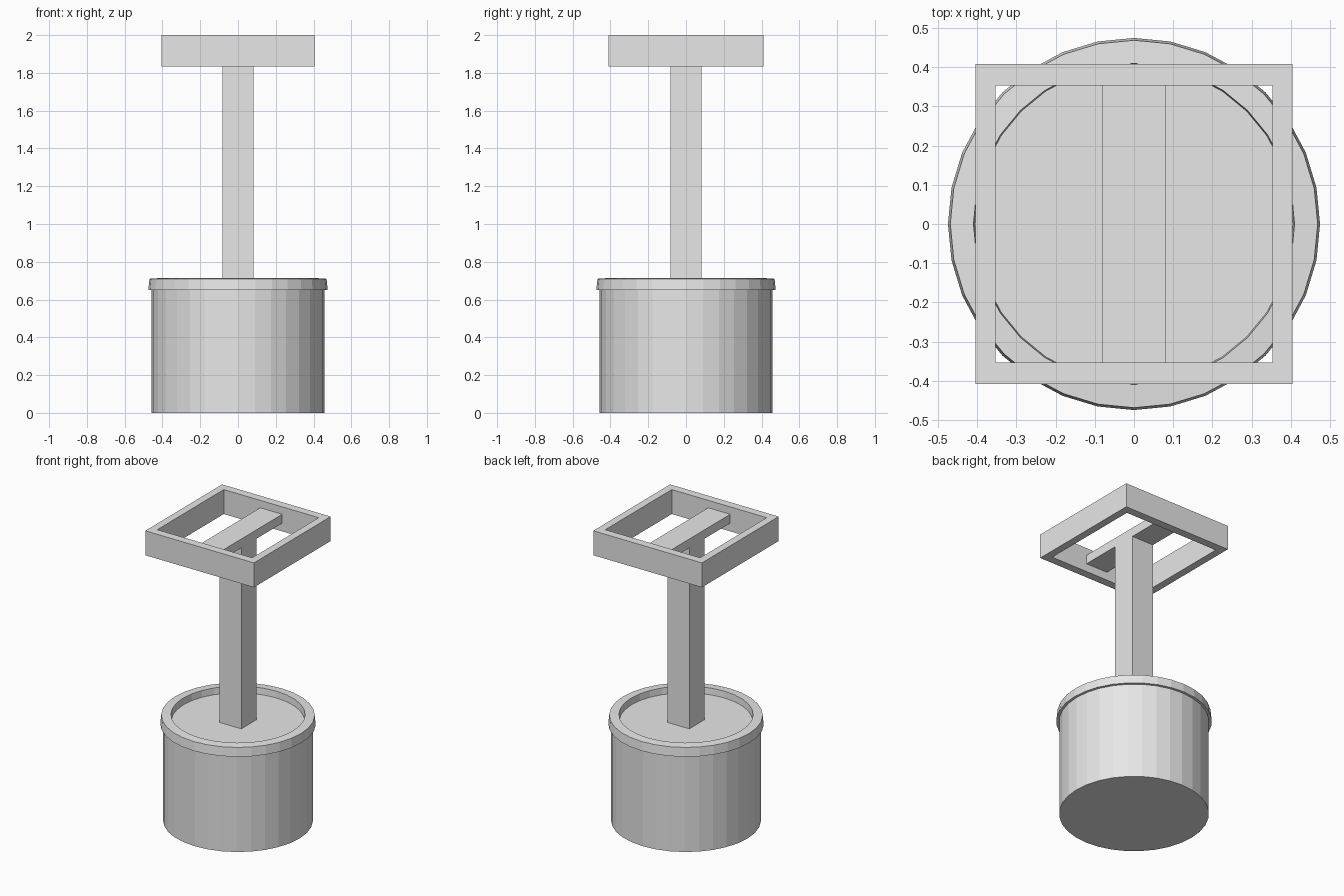
import bpy, bmesh
from math import cos, sin, tau

if "Cube" in bpy.data.objects:
    bpy.data.objects.remove(bpy.data.objects["Cube"])

grey = bpy.data.materials.new("plain_grey")
grey.use_nodes = True
colour = (0.8, 0.8, 0.8, 1)
grey.diffuse_color = colour
grey.node_tree.nodes["Principled BSDF"].inputs["Base Color"].default_value = colour


def finish(name, bm):
    bmesh.ops.recalc_face_normals(bm, faces=bm.faces)
    mesh = bpy.data.meshes.new(name)
    bm.to_mesh(mesh)
    bm.free()
    mesh.materials.append(grey)
    obj = bpy.data.objects.new(name, mesh)
    bpy.context.collection.objects.link(obj)
    return obj


def lathe(name, profile, sides=32):
    """Faceted solid of revolution, capped at both ends of the profile."""
    bm = bmesh.new()
    rings = [[bm.verts.new((r * cos(tau * i / sides), r * sin(tau * i / sides), z))
              for i in range(sides)] for r, z in profile]
    for low, high in zip(rings, rings[1:]):
        for i in range(sides):
            j = (i + 1) % sides
            bm.faces.new((low[i], low[j], high[j], high[i]))
    bm.faces.new(rings[0][::-1])
    bm.faces.new(rings[-1])
    return finish(name, bm)


def box(name, half_x, half_y, bottom, top):
    bm = bmesh.new()
    bmesh.ops.create_cube(bm, size=2)
    for v in bm.verts:
        v.co.x *= half_x
        v.co.y *= half_y
        v.co.z = top if v.co.z > 0 else bottom
    return finish(name, bm)


def frame(name, outer, inner, bottom, top):
    """Open rectangular frame made by bridging four square loops."""
    bm = bmesh.new()
    corners = ((-1, -1), (1, -1), (1, 1), (-1, 1))
    loops = [[bm.verts.new((sx * half[0], sy * half[1], z)) for sx, sy in corners]
             for half, z in ((outer, bottom), (outer, top), (inner, top), (inner, bottom))]
    for k in range(4):
        a, b = loops[k], loops[(k + 1) % 4]
        for i in range(4):
            j = (i + 1) % 4
            bm.faces.new((a[i], a[j], b[j], b[i]))
    return finish(name, bm)


# Round base with an overhanging rim and a sunken top
lathe("base_drum", [(0.458, 0), (0.458, 0.65), (0.475, 0.65), (0.469, 0.71),
                    (0.41, 0.714), (0.407, 0.67)])

# Square post standing in the base
box("post", 0.082, 0.082, 0.67, 1.89)

# Cross bar on the post, reaching the inside of the frame
box("cross_bar", 0.082, 0.354, 1.89, 1.95)

# Open frame at the top
frame("top_frame", (0.405, 0.409), (0.354, 0.354), 1.835, 2.0)
